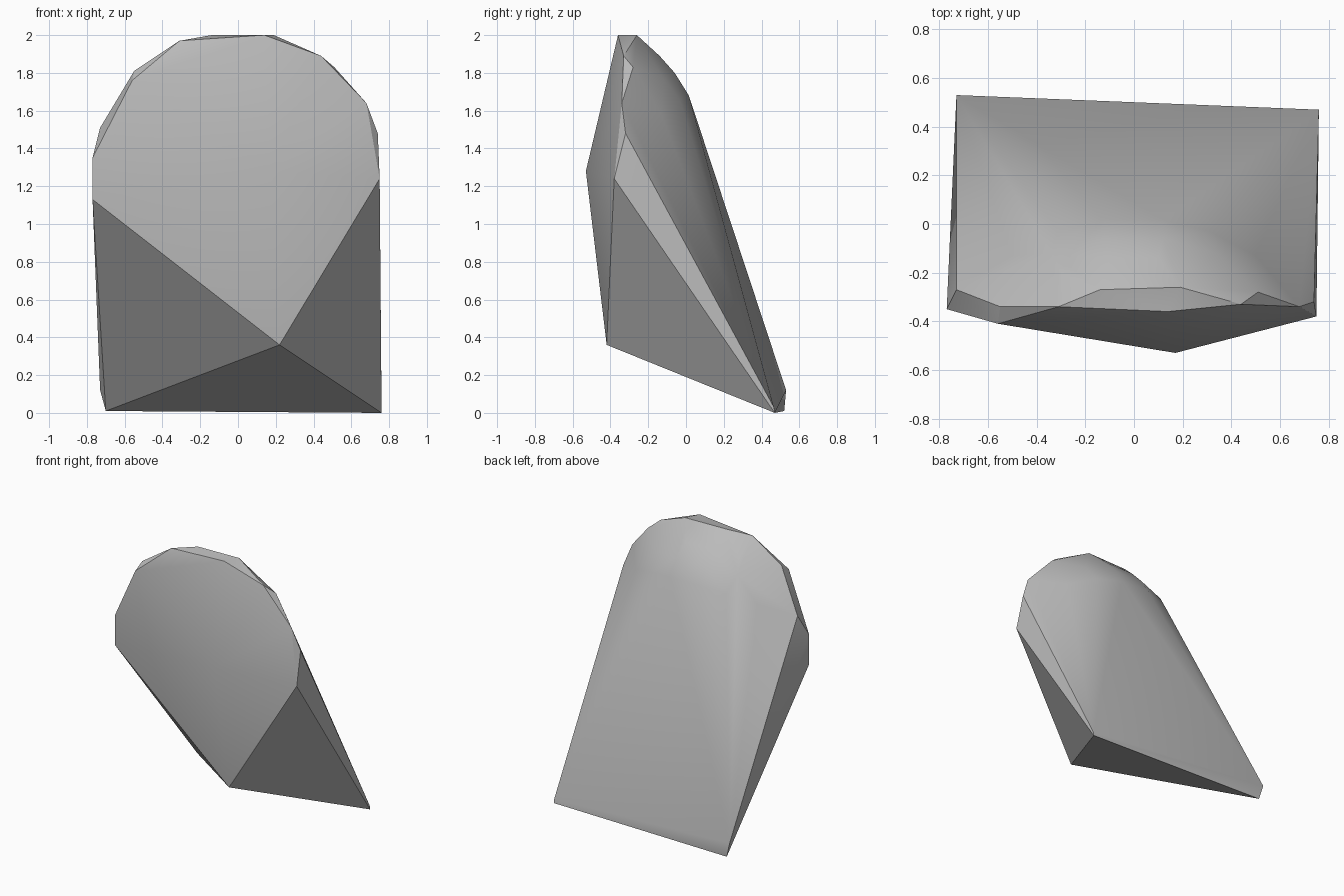
import bpy
import bmesh
import math

cube = bpy.data.objects.get("Cube")
if cube:
    bpy.data.objects.remove(cube, do_unlink=True)

# Stone colour
stone = bpy.data.materials.new("stone_grey")
stone.use_nodes = True
colour = (0.5, 0.5, 0.5, 1)
stone.diffuse_color = colour
stone.node_tree.nodes["Principled BSDF"].inputs["Base Color"].default_value = colour

# Bulging front face and the pointed foot below it
front = [(.17, -.53, 1.28), (.22, -.42, .36)]

# Back lower edge, left and right corners
base = [(.76, .47, 0), (.76, .465, .03), (-.70, .52, .01), (-.73, .53, .12)]

# Chipped rim running over the arched top
rim = [(.75, -.38, 1.24), (.74, -.32, 1.48), (.68, -.34, 1.64),
       (.51, -.28, 1.83), (.44, -.33, 1.89), (.14, -.36, 2),
       (.19, -.26, 2), (-.14, -.27, 2), (-.31, -.34, 1.97),
       (-.56, -.41, 1.76), (-.55, -.34, 1.81), (-.73, -.27, 1.51),
       (-.77, -.35, 1.35), (-.77, -.35, 1.13)]

# Rounded shoulder of the back, mirrored across the middle
shoulder = [(.12, .015, 1.68), (.31, -.03, 1.65), (.5, -.13, 1.58),
            (.12, -.06, 1.8), (.34, -.12, 1.77), (.5, -.23, 1.72),
            (.1, -.14, 1.89), (.3, -.2, 1.86)]
back = [(side * x, y, z) for x, y, z in shoulder for side in (-1, 1)]

# Wrap all the corners in one faceted skin
bm = bmesh.new()
for point in front + base + rim + back:
    bm.verts.new(point)
hull = bmesh.ops.convex_hull(bm, input=bm.verts[:])
loose = [v for v in bm.verts if not v.link_faces]
bmesh.ops.delete(bm, geom=loose, context='VERTS')
bmesh.ops.recalc_face_normals(bm, faces=bm.faces[:])

mesh = bpy.data.meshes.new("stone_slab")
bm.to_mesh(mesh)
bm.free()
mesh.materials.append(stone)
slab = bpy.data.objects.new("stone_slab", mesh)
bpy.context.collection.objects.link(slab)

# Smooth the gentle bends, keep the chipped edges crisp
bpy.ops.object.select_all(action='DESELECT')
slab.select_set(True)
bpy.context.view_layer.objects.active = slab
bpy.ops.object.shade_smooth_by_angle(angle=math.radians(30))
